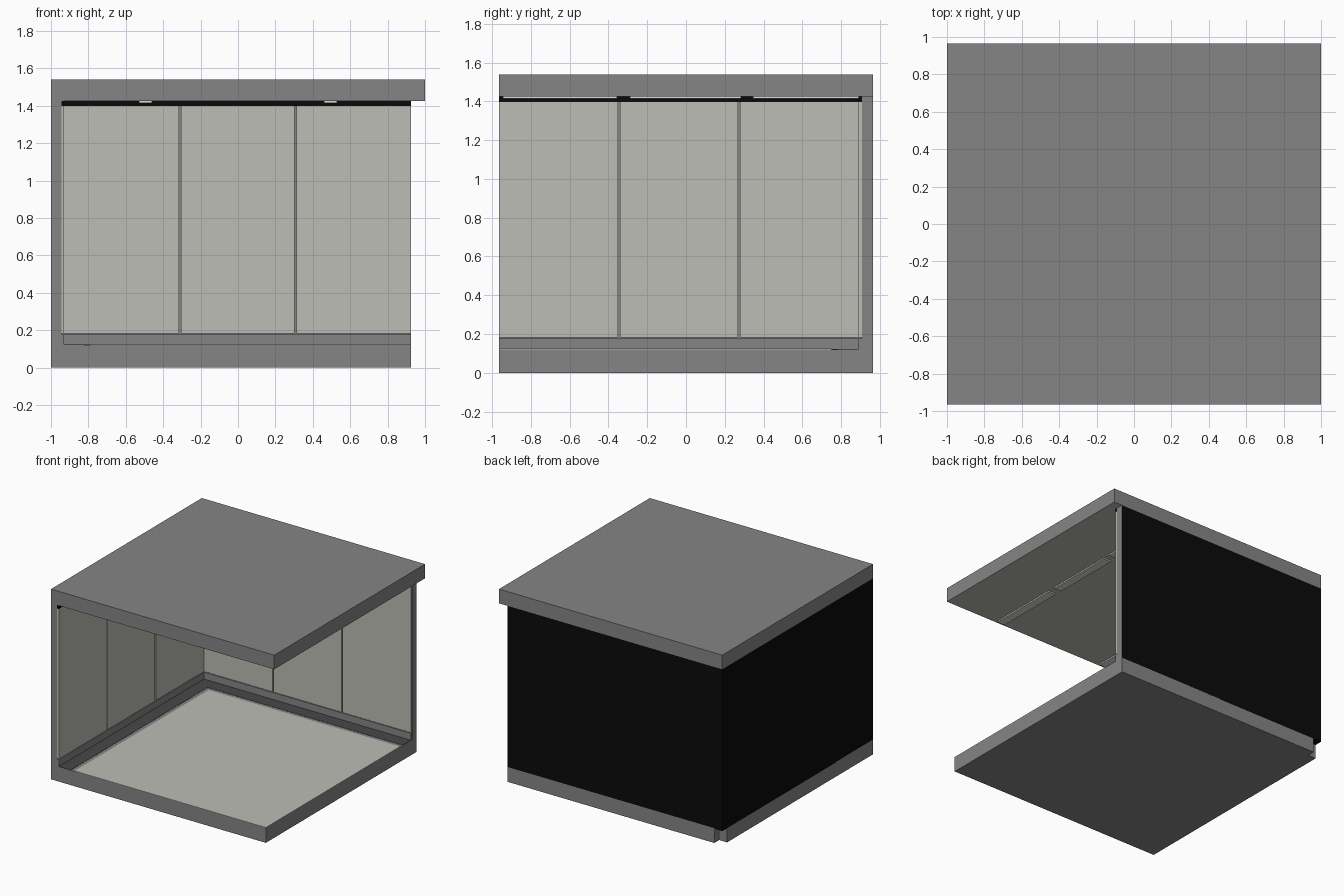
import bpy, bmesh

if "Cube" in bpy.data.objects:
    bpy.data.objects.remove(bpy.data.objects["Cube"])

def mat(name, c):
    m = bpy.data.materials.new(name)
    m.diffuse_color = (*c, 1)
    m.use_nodes = True
    m.node_tree.nodes["Principled BSDF"].inputs["Base Color"].default_value = m.diffuse_color
    return m

GREY = mat("concrete grey", (0.235, 0.235, 0.235))
BEIGE = mat("pale beige", (0.51, 0.51, 0.465))
BLACK = mat("black", (0.003, 0.003, 0.003))
DARK = mat("charcoal", (0.065, 0.065, 0.065))
LIGHT = mat("lamp white", (0.72, 0.72, 0.68))

def prism(name, pts, z0, z1, mats, rule=None):
    """Extrude a plan outline; rule(normal) picks faces for the second material."""
    bm = bmesh.new()
    f = bm.faces.new([bm.verts.new((x, y, z0)) for x, y in pts])
    r = bmesh.ops.extrude_face_region(bm, geom=[f])
    for v in r["geom"]:
        if isinstance(v, bmesh.types.BMVert):
            v.co.z = z1
    bmesh.ops.recalc_face_normals(bm, faces=bm.faces[:])
    bm.normal_update()
    if rule:
        for f in bm.faces:
            if rule(f.normal):
                f.material_index = 1
    me = bpy.data.meshes.new(name)
    bm.to_mesh(me)
    bm.free()
    for m in mats:
        me.materials.append(m)
    ob = bpy.data.objects.new(name, me)
    bpy.context.collection.objects.link(ob)
    return ob

def box(name, x0, x1, y0, y1, z0, z1, mats, rule=None):
    return prism(name, [(x0, y0), (x1, y0), (x1, y1), (x0, y1)], z0, z1, mats, rule)

def ell(x0, y1, t, x1=0.925, y0=-0.965):
    """L-shaped outline along the left and back sides, thickness t."""
    return [(x0, y0), (x0 + t, y0), (x0 + t, y1 - t), (x1, y1 - t), (x1, y1), (x0, y1)]

F, R = -0.965, 0.925          # open front and right edges
WX, WY = -0.945, 0.907        # inner wall faces
T = 0.016                     # lining thickness
PX, PY = WX + T, WY - T       # lining faces

# Floor slab with the outer back-left corner notched
prism("floor_slab", [(-1, F), (R, F), (R, 0.965), (PX, 0.965), (PX, PY + 0.012), (-1, PY + 0.012)],
      0, 0.12, [GREY])

# Ceiling slab, pale underneath
box("ceiling_slab", -1, 1, F, 0.965, 1.425, 1.54, [GREY, BEIGE], lambda n: n.z < -0.5)

# Walls, black on the outside
prism("walls", ell(-1, 0.965, 0.056), 0.115, 1.425, [GREY, BLACK],
      lambda n: n.x < -0.5 or n.y > 0.5 or n.z < -0.5)

# Skirting and black shadow gap at the top of the walls
prism("skirting", ell(WX, WY, T), 0.118, 0.178, [GREY])
prism("shadow_gap", ell(WX, WY, T), 1.398, 1.425, [BLACK])

# Three wall panels on each wall
G = 0.005
bx = (R - PX) / 3
by = (PY - F) / 3
for i in range(3):
    box(f"back_panel_{i+1}", PX + i * bx + G * (i > 0), PX + (i + 1) * bx - G * (i < 2),
        PY, WY, 0.183, 1.398, [BEIGE])
    box(f"left_panel_{i+1}", WX, PX, F + i * by + G * (i > 0), F + (i + 1) * by - G * (i < 2),
        0.183, 1.398, [BEIGE])

# Dark floor channel beside the walls, and the pale floor finish
prism("floor_channel", ell(PX, PY, 0.105), 0.119, 0.122, [DARK])
box("floor_finish", PX + 0.14, R, F, PY - 0.14, 0.119, 0.124, [BEIGE])

# Two rows of three ceiling lamps
for sx in (-0.495, 0.495):
    for i, (a, b) in enumerate([(-0.945, -0.355), (-0.29, 0.285), (0.345, PY)]):
        box(f"ceiling_lamp_{i+1}", sx - 0.034, sx + 0.034, a, b, 1.415, 1.426, [LIGHT])
